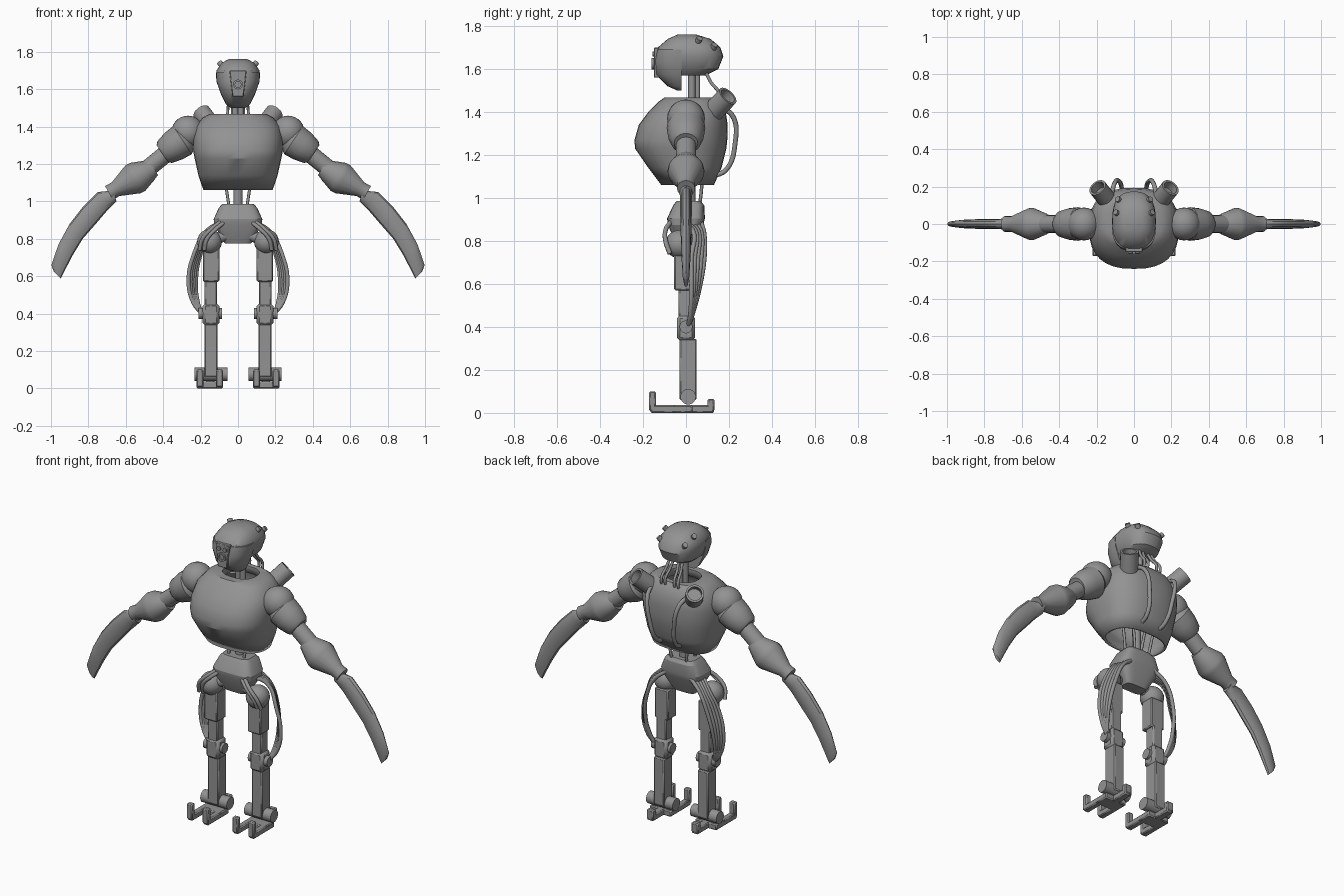
import bpy, bmesh
from math import cos, sin, pi, radians
from mathutils import Vector, Matrix

cube = bpy.data.objects.get("Cube")
if cube:
    bpy.data.objects.remove(cube)

GREY = bpy.data.materials.new("plain_grey")
GREY.use_nodes = True
GREY.diffuse_color = (0.29, 0.29, 0.29, 1)
GREY.node_tree.nodes["Principled BSDF"].inputs["Base Color"].default_value = (0.29, 0.29, 0.29, 1)


def finish(name, bm, mirror=False, bevel=0, angle=35):
    """Turn a bmesh into a smooth shaded object, mirrored over x if asked."""
    bmesh.ops.recalc_face_normals(bm, faces=bm.faces)
    me = bpy.data.meshes.new(name)
    bm.to_mesh(me)
    bm.free()
    ob = bpy.data.objects.new(name, me)
    bpy.context.collection.objects.link(ob)
    me.materials.append(GREY)
    if bevel:
        mod = ob.modifiers.new("bevel", 'BEVEL')
        mod.width, mod.segments = bevel, 1
    if mirror:
        ob.modifiers.new("mirror", 'MIRROR')
    bpy.ops.object.select_all(action='DESELECT')
    ob.select_set(True)
    bpy.context.view_layer.objects.active = ob
    bpy.ops.object.shade_smooth_by_angle(angle=radians(angle))
    return ob


def loft(name, rings, caps=True, **kw):
    """Skin a list of rings that share one point count."""
    bm = bmesh.new()
    rows = [[bm.verts.new(p) for p in r] for r in rings]
    n = len(rows[0])
    for a, b in zip(rows, rows[1:]):
        for i in range(n):
            j = (i + 1) % n
            bm.faces.new((a[i], a[j], b[j], b[i]))
    if caps:
        bm.faces.new(rows[0])
        bm.faces.new(rows[-1])
    return finish(name, bm, **kw)


def ring(z, hx, front, back, e=2.5, n=32, mid=None):
    """Level rounded ring with separate front and back reach."""
    mid = (front + back) / 2 if mid is None else mid
    pts = []
    for i in range(n):
        c, s = cos(2 * pi * i / n), sin(2 * pi * i / n)
        x = hx * abs(c) ** (2 / e) * (1 if c > 0 else -1)
        k = abs(s) ** (2 / e)
        pts.append((x, mid + k * ((back - mid) if s > 0 else (front - mid)), z))
    return pts


def spindle(name, a, b, profile=((0, 1), (1, 1)), r=1, n=20, **kw):
    """Turned part from a to b; profile holds (fraction, radius)."""
    a, b = Vector(a), Vector(b)
    q = (b - a).to_track_quat('Z', 'Y')
    rings = [[a.lerp(b, t) + q @ Vector((k * r * cos(2 * pi * i / n), k * r * sin(2 * pi * i / n), 0))
              for i in range(n)] for t, k in profile]
    return loft(name, rings, **kw)


def box(name, lo, hi, bevel=0.006, mirror=True):
    lo, hi = Vector(lo), Vector(hi)
    bm = bmesh.new()
    bmesh.ops.create_cube(bm, size=1, matrix=Matrix.Translation((lo + hi) / 2) @ Matrix.Diagonal((*(hi - lo), 1)))
    return finish(name, bm, mirror, bevel, 20)


def ball(name, c, r):
    bm = bmesh.new()
    bmesh.ops.create_uvsphere(bm, u_segments=24, v_segments=14, radius=r, matrix=Matrix.Translation(c))
    return finish(name, bm, True)


def cables(name, paths, r):
    """Round cables through smooth points, repeated on both sides."""
    cu = bpy.data.curves.new(name, 'CURVE')
    cu.dimensions, cu.bevel_depth, cu.bevel_resolution = '3D', r, 2
    cu.resolution_u, cu.use_fill_caps = 8, True
    for side in (1, -1):
        for path in paths:
            sp = cu.splines.new('BEZIER')
            sp.bezier_points.add(len(path) - 1)
            for bp, (x, y, z) in zip(sp.bezier_points, path):
                bp.co = (side * x, y, z)
                bp.handle_left_type = bp.handle_right_type = 'AUTO'
    cu.materials.append(GREY)
    bpy.context.collection.objects.link(bpy.data.objects.new(name, cu))


# Head: rounded cranium with a deeper face shell in front
loft("cranium", [ring(1.57, .065, -.08, .09), ring(1.60, .10, -.125, .15), ring(1.66, .117, -.143, .174),
                 ring(1.70, .115, -.132, .16), ring(1.74, .088, -.085, .115), ring(1.76, .05, -.04, .05)])
loft("face_shell", [ring(z, w, f, -.02, mid=-.02) for z, w, f in
                    ((1.50, .04, -.04), (1.52, .065, -.085), (1.575, .092, -.14), (1.64, .115, -.147), (1.69, .117, -.137))])
# Face plate with eyes and a round mouth port
loft("face_plate", [[(w * sx, y, z) for sx, w, z in ((-1, .046, 1.70), (1, .046, 1.70), (1, .03, 1.56), (-1, .03, 1.56))]
                    for y in (-.12, -.15)], bevel=.004)
spindle("mouth_ring", (0, -.14, 1.625), (0, -.16, 1.625), ((0, .026), (1, .026), (1, .016), (.5, .016)))
spindle("eyes", (.02, -.14, 1.67), (.02, -.157, 1.67), r=.012, n=12, mirror=True)
for i, (x, y, z) in enumerate(((.085, .055, 1.725), (.075, .125, 1.695))):
    d = Vector((.6, .35, .75)).normalized() * .025
    p = Vector((x, y, z))
    spindle(f"head_stud_{i + 1}", p - d, p + d, r=.015, n=12, mirror=True)

# Neck and spine
spindle("neck_rods", (.015, .027, 1.36), (.015, .027, 1.60), r=.017, n=14, mirror=True)
spindle("neck_back_rod", (0, .052, 1.36), (0, .052, 1.60), r=.014, n=14)
spindle("spine", (0, .02, .95), (0, .02, 1.40), r=.025)
cables("neck_cables", [[(x, .09, 1.59), (x + .008, .115, 1.54), (x + .015, .155, 1.48), (x + .015, .13, 1.42)]
                       for x in (.015, .04)], .008)
cables("waist_cables", [[(.045, y, .95), (.055, y + .01, 1.02), (.085, y + .02, 1.2)] for y in (-.02, .06)], .008)

# Torso: hollow shell open at the waist, with a sunken collar
torso = loft("torso", [ring(1.06, .185, -.115, .13), ring(1.14, .212, -.175, .165), ring(1.23, .232, -.237, .188),
                       ring(1.27, .24, -.24, .192), ring(1.34, .24, -.22, .194), ring(1.40, .228, -.175, .185),
                       ring(1.45, .188, -.125, .16), ring(1.468, .15, -.10, .14), ring(1.468, .10, -.055, .11),
                       ring(1.43, .095, -.05, .105)], caps=False, angle=30)
shell = torso.modifiers.new("shell", 'SOLIDIFY')
shell.thickness, shell.offset = .015, -1

# Exhaust pipes and hoses on the back
spindle("back_pipes", (.12, .10, 1.375), (.195, .195, 1.475), ((0, .05), (1, .05), (1, .038), (.7, .038)), mirror=True)
cables("back_hoses", [[(.12, .16, 1.42), (.105, .215, 1.385), (.08, .228, 1.25), (.065, .185, 1.13), (.06, .12, 1.10)]], .012)

# Arms
ball("shoulder", (.268, 0, 1.37), .088)
spindle("upper_arm_shell", (.27, 0, 1.345), (.405, 0, 1.255), ((0, .07), (.2, .09), (.55, .085), (.9, .07), (1, .055)), mirror=True)
spindle("upper_arm_rod", (.36, 0, 1.275), (.52, 0, 1.145), r=.047, mirror=True)
spindle("forearm", (.45, 0, 1.18), (.69, 0, 1.045), ((0, .045), (.12, .06), (.36, .085), (.46, .085), (.85, .042), (1, .042)),
        n=16, mirror=True)

# Curved blades: outer edge, inner edge and half thickness per section
blade = (((.67, 1.085), (.65, 1.0), .036), ((.70, 1.055), (.665, .985), .03), ((.75, 1.05), (.70, .95), .027),
         ((.83, .97), (.76, .88), .027), ((.90, .88), (.83, .80), .025), ((.96, .77), (.885, .71), .022),
         ((.998, .66), (.935, .613), .016), ((.985, .625), (.948, .587), .01))
rings = []
for o, i, t in blade:
    o, i = Vector((o[0], 0, o[1])), Vector((i[0], 0, i[1]))
    rings.append([(o + i) / 2 + (o - i) / 2 * cos(k * pi / 6) + Vector((0, t * sin(k * pi / 6), 0)) for k in range(12)])
loft("arm_blade", rings, mirror=True)

# Pelvis and hips
loft("pelvis", [ring(z, w, f, b, e=4) for z, w, f, b in
                ((.775, .07, -.04, .035), (.875, .128, -.085, .08), (.905, .13, -.088, .088),
                 (.965, .103, -.06, .085), (.985, .085, -.045, .07))], angle=25)
spindle("hip_axle", (.03, -.02, .83), (.15, -.03, .79), r=.03, mirror=True)
ball("hip_joint", (.152, -.03, .785), .066)

# Legs
box("thigh_block", (.10, -.055, .57), (.187, .03, .75))
box("thigh_bar", (.112, -.035, .42), (.178, .03, .60))
box("knee_block", (.10, -.042, .335), (.19, .042, .455), .015)
spindle("knee_axle", (.085, 0, .40), (.212, 0, .40), r=.03, mirror=True)
box("shin", (.11, -.03, .06), (.18, .05, .345))
spindle("ankle_axle", (.057, .01, .075), (.232, .01, .075), r=.036, mirror=True)

# Feet: two upturned front toes and one heel prong
box("sole", (.08, -.06, 0), (.222, .03, .036))
for name, x in (("inner", .08), ("outer", .185)):
    box(name + "_toe", (x, -.165, 0), (x + .037, .0, .036))
    box(name + "_toe_tip", (x, -.172, .008), (x + .037, -.14, .10))
box("heel", (.125, .0, 0), (.17, .13, .036))
box("heel_tip", (.125, .10, .008), (.17, .132, .065))

# Cable bundles from pelvis over the hips to the knees
bundle = []
for i in range(5):
    k = i / 4
    bundle.append([(.08, .07 - .1 * k, .89), (.15 + .02 * k, .085 - .05 * k, .83 + .01 * k),
                   (.20 + .035 * k, .085 - .06 * k, .72), (.225 + .04 * k, .06 - .035 * k, .57),
                   (.215 + .025 * k, .03 - .01 * k, .46), (.195, .01, .40)])
cables("leg_cables", bundle, .011)
cables("hip_cables", [[(.07 + d, -.07, .89), (.12 + d, -.095, .85), (.165 + d, -.095, .80), (.18 + d, -.075, .74)]
                      for d in (0, .025)], .011)
